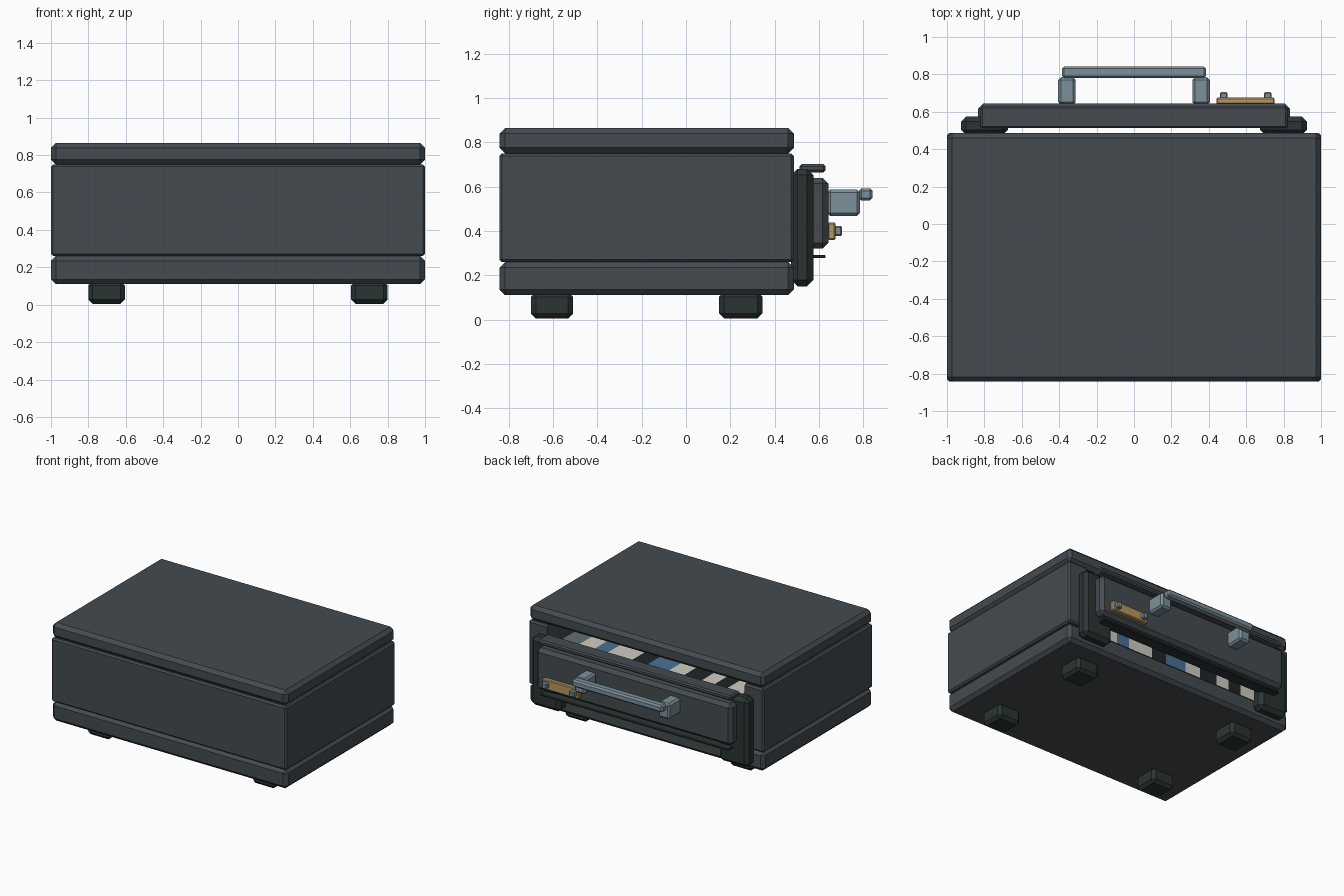
import bpy

if "Cube" in bpy.data.objects:
    bpy.data.objects.remove(bpy.data.objects["Cube"])


def material(name, rgb):
    m = bpy.data.materials.new(name)
    m.diffuse_color = (*rgb, 1)
    m.use_nodes = True
    m.node_tree.nodes["Principled BSDF"].inputs["Base Color"].default_value = m.diffuse_color
    return m


SHELL = material("slate shell", (0.058, 0.070, 0.082))
DARK = material("dark rubber", (0.024, 0.034, 0.034))
STEEL = material("blue steel", (0.20, 0.28, 0.33))
BRASS = material("brass", (0.46, 0.32, 0.12))
PAPER = material("paper", (0.62, 0.60, 0.53))
BLUE = material("blue card", (0.07, 0.16, 0.30))
BLACK = material("black card", (0.015, 0.018, 0.02))
GREEN = material("grey green card", (0.12, 0.16, 0.16))


def box(name, x, y, z, mat, bevel=0.0):
    """Chamfered box from (min, max) ranges."""
    bpy.ops.mesh.primitive_cube_add(size=1, location=[sum(r) / 2 for r in (x, y, z)])
    ob = bpy.context.object
    ob.name = name
    ob.scale = [r[1] - r[0] for r in (x, y, z)]
    bpy.ops.object.transform_apply(location=False, rotation=False, scale=True)
    ob.data.materials.append(mat)
    if bevel:
        mod = ob.modifiers.new("chamfer", 'BEVEL')
        mod.width = bevel
        mod.segments = 1
    return ob


# Case: base, open-backed body and lid
W, D = (-1, 1), (-0.843, 0.487)
box("base", W, D, (0.11, 0.26), SHELL, 0.026)
box("lid", W, D, (0.75, 0.865), SHELL, 0.026)
body = box("body", W, D, (0.26, 0.75), SHELL, 0.012)
cutter = box("body_cutter", (-0.84, 0.84), (-0.74, 0.6), (0.2, 0.8), DARK)
cutter.hide_render = True
cutter.hide_set(True)
cut = body.modifiers.new("opening", 'BOOLEAN')
cut.object = cutter
cut.solver = 'EXACT'

# Feet and rear corner posts
for side, s in (("left", -1), ("right", 1)):
    xs = sorted((s * 0.605, s * 0.80))
    for end, y in (("front", (-0.70, -0.51)), ("back", (0.15, 0.345))):
        box(f"foot_{end}_{side}", xs, y, (0.005, 0.125), DARK, 0.022)
    box(f"post_{side}", sorted((s * 0.675, s * 0.925)), (0.475, 0.575),
        (0.15, 0.68), DARK, 0.028)

# Row of cards stored inside
edges = [0.79, 0.64, 0.51, 0.40, 0.19, 0.06, -0.12, -0.25, -0.40, -0.51, -0.62, -0.76]
mats = [GREEN, PAPER, BLUE, PAPER, BLACK, BLUE, PAPER, BLACK, PAPER, BLACK, PAPER]
for i, m in enumerate(mats):
    box(f"card_{i + 1}", (edges[i + 1], edges[i]), (-0.3, 0.42), (0.26, 0.62), m)

# Drawer front with its trim strips
box("drawer_front", (-0.833, 0.833), (0.52, 0.643), (0.32, 0.64), SHELL, 0.026)
box("top_strip", (-0.82, 0.82), (0.512, 0.63), (0.665, 0.702), SHELL, 0.010)
box("bottom_strip", (-0.80, 0.80), (0.54, 0.63), (0.277, 0.292), DARK, 0.004)

# Handle
for side, s in (("left", -1), ("right", 1)):
    box(f"handle_mount_{side}", sorted((s * 0.312, s * 0.405)), (0.638, 0.785),
        (0.468, 0.588), STEEL, 0.014)
box("handle_bar", (-0.385, 0.385), (0.78, 0.843), (0.538, 0.592), STEEL, 0.012)

# Brass label plate with two screws
box("label_plate", (0.44, 0.752), (0.64, 0.675), (0.36, 0.438), BRASS, 0.006)
for i, x in enumerate((0.48, 0.715)):
    box(f"plate_screw_{i + 1}", (x - 0.021, x + 0.021), (0.66, 0.705),
        (0.377, 0.423), STEEL, 0.007)
